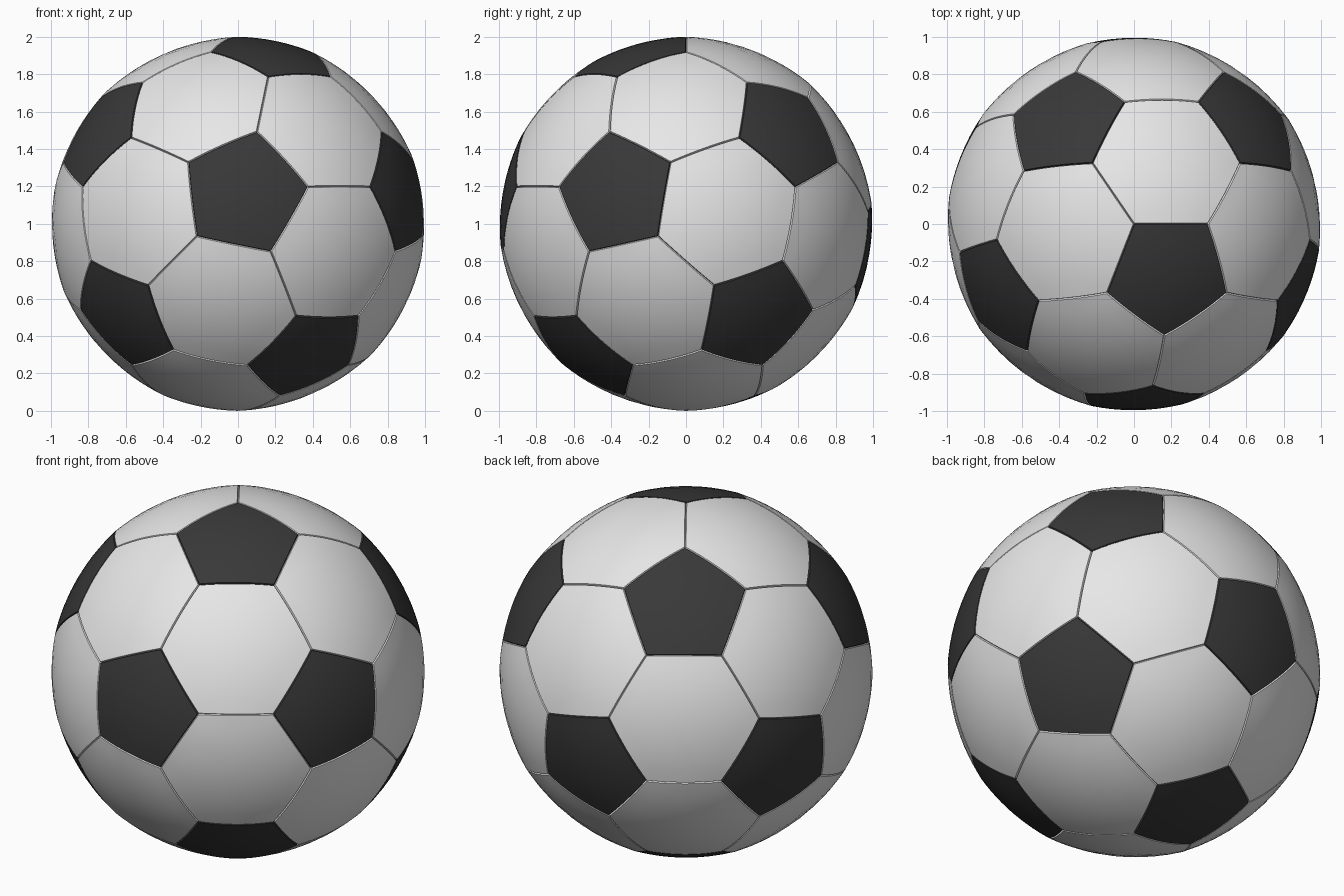
import bpy, bmesh, math
from itertools import permutations
from mathutils import Matrix, Vector

old = bpy.data.objects.get("Cube")
if old:
    bpy.data.objects.remove(old, do_unlink=True)

ROUNDNESS = 0.9    # how far flat panels are puffed towards the sphere
SHRINK = 0.986     # leaves the seam between panels
SEAM_DEPTH = 0.99


def make_material(name, value):
    mat = bpy.data.materials.new(name)
    mat.use_nodes = True
    color = (value, value, value, 1)
    mat.diffuse_color = color
    bsdf = next(n for n in mat.node_tree.nodes if n.type == 'BSDF_PRINCIPLED')
    bsdf.inputs["Base Color"].default_value = color
    return mat


def corner(a, b):
    """Truncated corner beside vertex a on the edge to b."""
    return (2 * a + b) / 3


def icosahedron():
    """Vertices, neighbour lists and triangles, turned so a corner is on top."""
    bm = bmesh.new()
    bmesh.ops.create_icosphere(bm, subdivisions=1, radius=1)
    pts = [v.co.copy() for v in bm.verts]
    near = [[e.other_vert(v).index for e in v.link_edges] for v in bm.verts]
    tris = [[v.index for v in f.verts] for f in bm.faces]
    bm.free()
    # one corner points up, and a dark panel's edge runs from it along +x
    b = 0
    n = near[b][0]
    z = corner(pts[b], pts[n])
    size = z.length
    z = z.normalized()
    for m in set(near[b]) & set(near[n]):
        x = corner(pts[b], pts[m])
        x = (x - z * x.dot(z)).normalized()
        y = z.cross(x)
        if pts[b].dot(y) < 0:
            turn = Matrix((x, y, z))
            break
    return [turn @ p / size for p in pts], near, tris


def sort_around(points):
    """Order the corners around the panel's own axis."""
    mid = sum(points, Vector()) / len(points)
    axis = mid.normalized()
    u = (points[0] - mid).normalized()
    w = axis.cross(u)
    return sorted(points, key=lambda p: math.atan2((p - mid).dot(w), (p - mid).dot(u)))


def puff(p):
    return p.lerp(p.normalized(), ROUNDNESS)


def build_panel(points):
    """One curved panel with a lip sloping down into the seam."""
    points = sort_around(points)
    count = len(points)
    mid = sum(points, Vector()) / count
    bm = bmesh.new()
    center = bm.verts.new(mid)
    corners = [bm.verts.new(p) for p in points]
    halves = [bm.verts.new((points[i] + points[(i + 1) % count]) / 2) for i in range(count)]
    for i in range(count):
        bm.faces.new((center, halves[i - 1], corners[i], halves[i]))
    bmesh.ops.subdivide_edges(bm, edges=bm.edges[:], cuts=3, use_grid_fill=True)
    rim = [e for e in bm.edges if e.is_boundary]
    made = bmesh.ops.extrude_edge_only(bm, edges=rim)["geom"]
    lip = {g for g in made if isinstance(g, bmesh.types.BMVert)}
    for v in bm.verts:
        if v in lip:
            v.co = puff(v.co) * SEAM_DEPTH
        else:
            v.co = puff(mid + (v.co - mid) * SHRINK)
    bm.normal_update()
    for f in bm.faces:
        if f.normal.dot(f.calc_center_median()) < 0:
            f.normal_flip()
    return bm


def build_panels(name, outlines, mat):
    mesh = bpy.data.meshes.new(name)
    whole = bmesh.new()
    for points in outlines:
        panel = build_panel(points)
        part = bpy.data.meshes.new("panel_part")
        panel.to_mesh(part)
        panel.free()
        whole.from_mesh(part)
        bpy.data.meshes.remove(part)
    whole.to_mesh(mesh)
    whole.free()
    mesh.materials.append(mat)
    obj = bpy.data.objects.new(name, mesh)
    obj.location.z = 1
    bpy.context.collection.objects.link(obj)
    bpy.ops.object.select_all(action='DESELECT')
    obj.select_set(True)
    bpy.context.view_layer.objects.active = obj
    bpy.ops.object.shade_smooth_by_angle(angle=math.radians(30))


pts, near, tris = icosahedron()

# Twelve dark five-sided panels
pentagons = [[corner(pts[i], pts[j]) for j in near[i]] for i in range(len(pts))]
build_panels("pentagon_panels", pentagons, make_material("black_leather", 0.04))

# Twenty light six-sided panels
hexagons = [[corner(pts[a], pts[b]) for a, b in permutations(t, 2)] for t in tris]
build_panels("hexagon_panels", hexagons, make_material("white_leather", 0.8))
